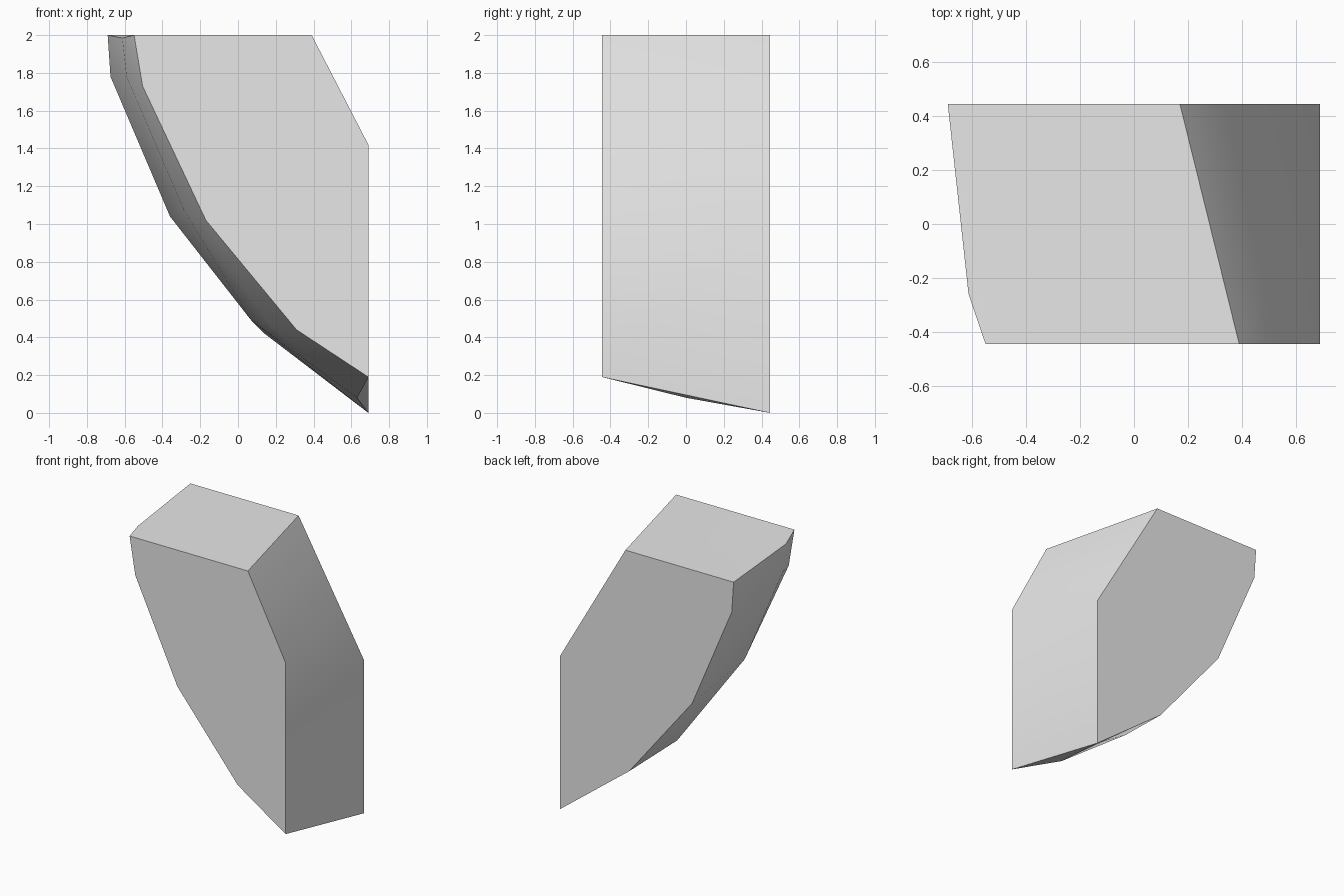
import bpy, bmesh, math

cube = bpy.data.objects.get("Cube")
if cube:
    bpy.data.objects.remove(cube, do_unlink=True)

# One plain grey for the whole block
grey = bpy.data.materials.new("light_grey")
grey.use_nodes = True
colour = (0.8, 0.8, 0.8, 1)
grey.diffuse_color = colour
grey.node_tree.nodes["Principled BSDF"].inputs["Base Color"].default_value = colour

# Flat end outlines as (x, z)
DEPTH = 0.445
front = [(-.55, 2), (-.505, 1.73), (-.17, 1.02), (.31, .44), (.69, .19), (.69, 1.42), (.39, 2)]
back = [(-.69, 2), (-.675, 1.78), (-.36, 1.04), (.14, .42), (.69, 0), (.69, 1.1), (.17, 2)]
# Ridge along the middle of the curved underside as (x, y, z)
ridge = [(-.613, -.26, 1.985), (-.59, -.26, 1.78), (-.285, -.26, 1.07),
         (.18, -.26, .455), (.07, 0, .49), (.63, 0, .08)]

# Stretch a closed skin over the outlines and ridge
bm = bmesh.new()
for y, outline in ((-DEPTH, front), (DEPTH, back)):
    for x, z in outline:
        bm.verts.new((x, y, z))
for point in ridge:
    bm.verts.new(point)
bmesh.ops.convex_hull(bm, input=bm.verts[:])
loose = [v for v in bm.verts if not v.link_faces]
bmesh.ops.delete(bm, geom=loose, context='VERTS')
# Merge the triangles of each flat side
bmesh.ops.dissolve_limit(bm, angle_limit=math.radians(0.5), verts=bm.verts[:], edges=bm.edges[:])
bmesh.ops.recalc_face_normals(bm, faces=bm.faces[:])

mesh = bpy.data.meshes.new("curved_block")
bm.to_mesh(mesh)
bm.free()
mesh.materials.append(grey)
block = bpy.data.objects.new("curved_block", mesh)
bpy.context.collection.objects.link(block)

# Soft shading over the shallow bends, sharp outer edges
bpy.ops.object.select_all(action='DESELECT')
block.select_set(True)
bpy.context.view_layer.objects.active = block
bpy.ops.object.shade_smooth_by_angle(angle=math.radians(30))
